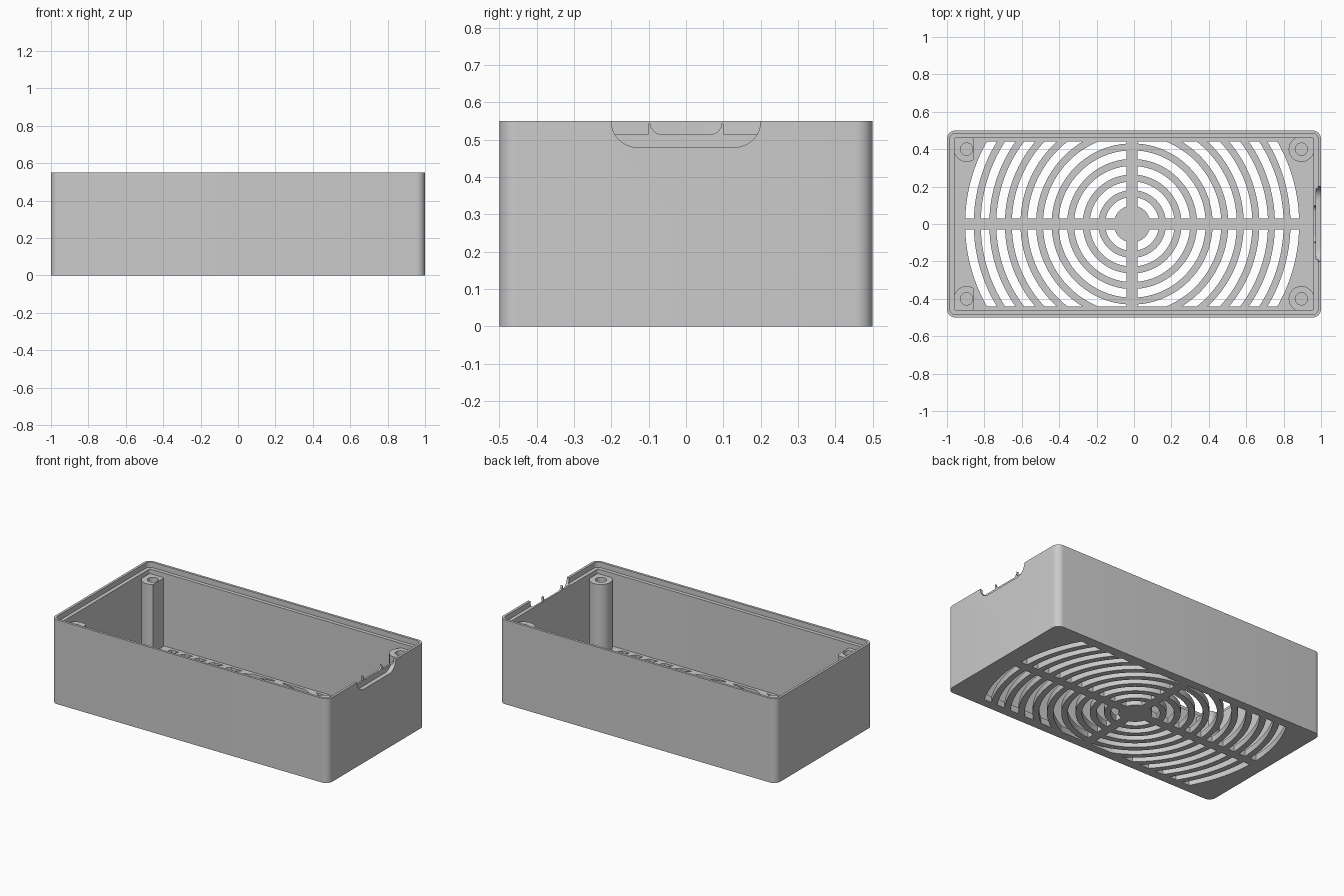
import bpy, bmesh
from math import sin, cos, asin, acos, pi, radians
from mathutils import Vector

cube = bpy.data.objects.get("Cube")
if cube:
    bpy.data.objects.remove(cube)

HEIGHT, LEDGE, FLOOR = 0.55, 0.515, 0.04

grey = bpy.data.materials.new("light_grey_plastic")
grey.use_nodes = True
colour = (0.6, 0.6, 0.6, 1)
grey.diffuse_color = colour
grey.node_tree.nodes["Principled BSDF"].inputs["Base Color"].default_value = colour


def make_object(name, bm):
    bmesh.ops.recalc_face_normals(bm, faces=bm.faces)
    mesh = bpy.data.meshes.new(name)
    bm.to_mesh(mesh)
    bm.free()
    mesh.materials.append(grey)
    obj = bpy.data.objects.new(name, mesh)
    bpy.context.collection.objects.link(obj)
    return obj


def add_prism(bm, points, offset):
    """Extrude a closed outline of 3D points along an offset."""
    face = bm.faces.new([bm.verts.new(p) for p in points])
    top = bmesh.ops.extrude_face_region(bm, geom=[face])["geom"]
    bmesh.ops.translate(bm, vec=Vector(offset),
                        verts=[v for v in top if isinstance(v, bmesh.types.BMVert)])


def arc(cx, cy, r, start, end, steps):
    angles = [start + (end - start) * i / steps for i in range(steps + 1)]
    return [(cx + r * cos(a), cy + r * sin(a)) for a in angles]


def cut(obj, cutter):
    cutter.hide_render = True
    mod = obj.modifiers.new("cut", "BOOLEAN")
    mod.operation, mod.solver, mod.object = "DIFFERENCE", "EXACT", cutter
    activate(obj)
    bpy.ops.object.modifier_apply(modifier=mod.name)
    bpy.data.objects.remove(cutter)


def activate(obj):
    bpy.ops.object.select_all(action="DESELECT")
    obj.select_set(True)
    bpy.context.view_layer.objects.active = obj


def smooth(obj):
    activate(obj)
    bpy.ops.object.shade_smooth_by_angle(angle=radians(30))


def rounded_rectangle(inset):
    r = max(0.045 - inset, 0.008)
    x, y = 1 - inset - r, 0.5 - inset - r
    points = []
    for i, (sx, sy) in enumerate([(1, 1), (-1, 1), (-1, -1), (1, -1)]):
        points += arc(sx * x, sy * y, r, i * pi / 2, (i + 1) * pi / 2, 8)
    return points


# Open tray: outer wall, thin rim, ledge, inner wall and floor
bm = bmesh.new()
loops = []
for inset, z in [(0, 0), (0, HEIGHT), (0.016, HEIGHT), (0.016, LEDGE),
                 (0.04, LEDGE), (0.04, FLOOR)]:
    loops.append([bm.verts.new((x, y, z)) for x, y in rounded_rectangle(inset)])
for a, b in zip(loops, loops[1:]):
    for i in range(len(a)):
        j = (i + 1) % len(a)
        bm.faces.new((a[i], a[j], b[j], b[i]))
bm.faces.new(loops[0])
bm.faces.new(loops[-1])
case = make_object("case_shell", bm)

# Concentric vent slots, split by a cross and clipped near the long walls
BAR, LIMIT, CENTRE = 0.029, 0.44, -0.01


def slot_angles(r):
    return asin(BAR / r), min(acos(BAR / r), asin(min(1, LIMIT / r)))


bm = bmesh.new()
for ring in range(10):
    outer = 0.144 + 0.0832 * ring
    inner = outer - 0.046
    outline = arc(0, 0, outer, *slot_angles(outer), 20)
    if inner < LIMIT < outer:
        outline.append((BAR, LIMIT))
    outline += arc(0, 0, inner, *slot_angles(inner), 20)[::-1]
    for sx in (1, -1):
        for sy in (1, -1):
            add_prism(bm, [(CENTRE + sx * x, sy * y, -0.05) for x, y in outline],
                      (0, 0, 0.15))
cut(case, make_object("vent_cutter", bm))

# Rounded cable notch in the rim of the +x end
bm = bmesh.new()
profile = [(0.2, 0.65)] + arc(0.13, HEIGHT, 0.07, 0, -pi / 2, 10)
profile += [(-y, z) for y, z in reversed(profile)]
add_prism(bm, [(0.972, y, z) for y, z in profile], (0.1, 0, 0))
cut(case, make_object("notch_cutter", bm))
smooth(case)

# Two small curved prongs on the ledge inside the notch
for side, name in [(1, "right"), (-1, "left")]:
    bm = bmesh.new()
    prong = [(0.1, 0.505), (0.1, 0.543)]
    prong += arc(0.065, 0.546, 0.031, 0, -pi / 2, 8) + [(0.065, 0.505)]
    add_prism(bm, [(0.96, side * y, z) for y, z in prong], (0.012, 0, 0))
    make_object("notch_prong_" + name, bm)

# Corner screw posts; the pair at the -x end has a flat inner side
for sx in (1, -1):
    for sy in (1, -1):
        flat = 0.04 if sx < 0 else 0.07
        cx, cy = 0.895, 0.4
        outline = [(cx + 0.068, cy + 0.063)]
        outline += [(cx + max(u, -flat), cy + min(v, 0.063))
                    for u, v in arc(0, 0, 0.068, pi / 2, 2 * pi, 36)]
        bm = bmesh.new()
        add_prism(bm, [(sx * x, sy * y, 0.02) for x, y in outline], (0, 0, 0.465))
        post = make_object("screw_post", bm)
        bm = bmesh.new()
        hole = arc(sx * cx, sy * cy, 0.033, 0, 2 * pi, 32)[:-1]
        add_prism(bm, [(x, y, 0.1) for x, y in hole], (0, 0, 0.6))
        cut(post, make_object("hole_cutter", bm))
        smooth(post)
